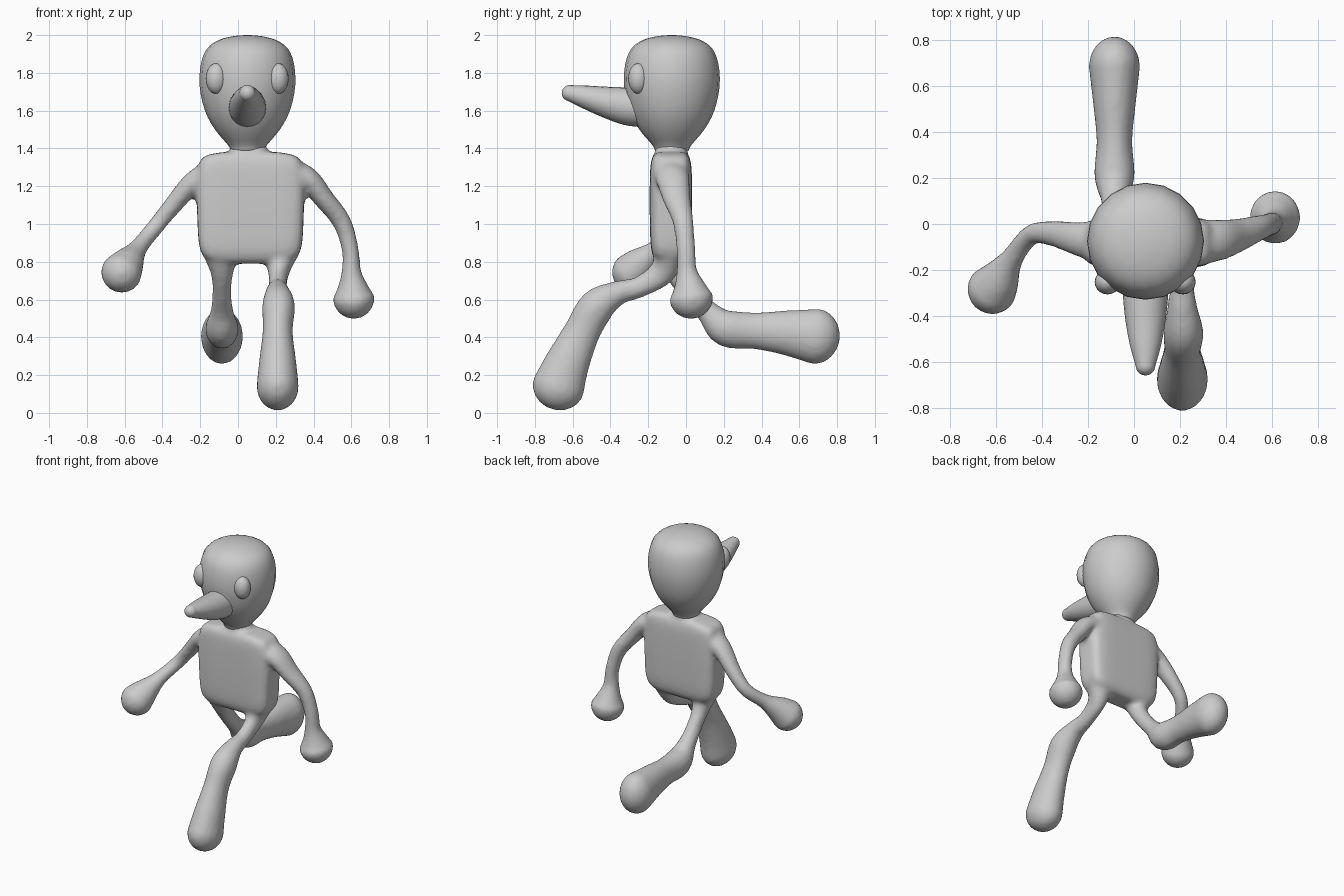
import bpy, bmesh, math
from mathutils import Vector

cube = bpy.data.objects.get("Cube")
if cube:
    bpy.data.objects.remove(cube, do_unlink=True)

clay = bpy.data.materials.new("plain grey")
clay.use_nodes = True
clay.diffuse_color = (0.6, 0.6, 0.6, 1)
clay.node_tree.nodes["Principled BSDF"].inputs["Base Color"].default_value = (0.6, 0.6, 0.6, 1)


def spline(points, steps):
    """Smooth curve through points of (x, y, z, radius a, radius b)."""
    out = []
    n = len(points)
    for i in range(n - 1):
        p0, p1, p2, p3 = (points[max(0, min(n - 1, k))] for k in range(i - 1, i + 3))
        for s in range(steps):
            t = s / steps
            out.append([b + t * (c - a) / 2 + t * t * (a - 2.5 * b + 2 * c - d / 2)
                        + t ** 3 * (1.5 * (b - c) + (d - a) / 2)
                        for a, b, c, d in zip(p0, p1, p2, p3)])
    out.append(list(points[-1]))
    return out


def tube(bm, points, side, caps=True, power=2, sides=20, steps=5):
    """Sweep an oval (or squared oval) along a path; radius a lies toward side."""
    path = spline(points, steps)
    centres = [Vector(p[:3]) for p in path]
    stations = []
    for i, p in enumerate(path):
        t = (centres[min(i + 1, len(path) - 1)] - centres[max(i - 1, 0)]).normalized()
        stations.append((centres[i], t, p[3], p[4]))
    if caps:
        def cap(station, sign):
            c, t, ra, rb = station
            angles = [math.pi / 2 * k / 6 for k in range(1, 6)] + [1.53]
            return [(c + t * sign * (ra + rb) / 2 * math.sin(q), t,
                     ra * math.cos(q), rb * math.cos(q)) for q in angles]
        stations = cap(stations[0], -1)[::-1] + stations + cap(stations[-1], 1)
    rings = []
    for c, t, ra, rb in stations:
        a = (side - t * side.dot(t)).normalized()
        b = t.cross(a)
        ring = []
        for k in range(sides):
            q = 2 * math.pi * k / sides
            u, v = (math.copysign(abs(w) ** (2 / power), w) for w in (math.cos(q), math.sin(q)))
            ring.append(bm.verts.new(c + a * ra * u + b * rb * v))
        rings.append(ring)
    for r, s in zip(rings, rings[1:]):
        for k in range(sides):
            j = (k + 1) % sides
            bm.faces.new((r[k], r[j], s[j], s[k]))
    bm.faces.new(rings[0][::-1])
    bm.faces.new(rings[-1])


def finish(name, bm):
    bmesh.ops.recalc_face_normals(bm, faces=bm.faces)
    mesh = bpy.data.meshes.new(name)
    bm.to_mesh(mesh)
    bm.free()
    mesh.materials.append(clay)
    for f in mesh.polygons:
        f.use_smooth = True
    obj = bpy.data.objects.new(name, mesh)
    bpy.context.collection.objects.link(obj)
    return obj


X, Y = Vector((1, 0, 0)), Vector((0, 1, 0))

# Torso, arms and legs, fused into one soft body
body = bmesh.new()
torso = [(0.79, 0.17, 0.06), (0.82, 0.24, 0.09), (0.89, 0.272, 0.107), (1.05, 0.282, 0.112),
         (1.2, 0.285, 0.112), (1.31, 0.275, 0.108), (1.36, 0.24, 0.095), (1.38, 0.15, 0.075)]
tube(body, [(0.066, -0.08, z, a, b) for z, a, b in torso], X, caps=False, power=5, sides=40)
tube(body, [(0.06, -0.078, 1.33, 0.12, 0.09), (0.055, -0.078, 1.42, 0.09, 0.085)], X, caps=False)

right_arm = [(-0.12, -0.08, 1.26, 0.1, 0.09), (-0.24, -0.065, 1.215, 0.075, 0.06),
             (-0.36, -0.04, 1.08, 0.055, 0.048), (-0.45, -0.05, 0.97, 0.045, 0.045),
             (-0.53, -0.15, 0.87, 0.05, 0.05), (-0.585, -0.24, 0.79, 0.09, 0.09),
             (-0.615, -0.283, 0.745, 0.11, 0.11)]
left_arm = [(0.26, -0.08, 1.27, 0.1, 0.09), (0.37, -0.07, 1.235, 0.09, 0.065),
            (0.45, -0.05, 1.14, 0.075, 0.055), (0.55, -0.015, 1.01, 0.055, 0.05),
            (0.595, 0.0, 0.86, 0.05, 0.045), (0.6, 0.005, 0.75, 0.055, 0.052),
            (0.608, 0.02, 0.66, 0.09, 0.085), (0.612, 0.027, 0.612, 0.118, 0.112)]
left_leg = [(0.225, -0.08, 0.85, 0.1, 0.08), (0.215, -0.13, 0.74, 0.055, 0.07),
            (0.21, -0.25, 0.665, 0.05, 0.056), (0.21, -0.36, 0.635, 0.065, 0.065),
            (0.215, -0.47, 0.565, 0.087, 0.095), (0.21, -0.55, 0.43, 0.08, 0.097),
            (0.21, -0.63, 0.26, 0.1, 0.12), (0.21, -0.675, 0.14, 0.112, 0.14)]
right_leg = [(-0.09, -0.09, 0.85, 0.1, 0.08), (-0.085, -0.05, 0.74, 0.06, 0.06),
             (-0.085, 0.02, 0.64, 0.05, 0.055), (-0.085, 0.11, 0.54, 0.06, 0.06),
             (-0.085, 0.21, 0.45, 0.088, 0.098), (-0.085, 0.36, 0.435, 0.078, 0.097),
             (-0.085, 0.52, 0.425, 0.093, 0.118), (-0.085, 0.685, 0.405, 0.112, 0.148)]
for limb, side in ((right_arm, Y), (left_arm, Y), (left_leg, X), (right_leg, X)):
    tube(body, limb, side)
body = finish("body", body)
fuse = body.modifiers.new("fuse", "REMESH")
fuse.mode = "VOXEL"
fuse.voxel_size = 0.015
fuse.use_smooth_shade = True
soften = body.modifiers.new("soften", "SMOOTH")
soften.factor = 0.5
soften.iterations = 6

# Egg-shaped head
head = bmesh.new()
profile = [(1.39, 0.09), (1.42, 0.105), (1.5, 0.172), (1.6, 0.225), (1.73, 0.253),
           (1.85, 0.246), (1.93, 0.213), (1.975, 0.15), (1.995, 0.07), (2.0, 0.01)]
tube(head, [(0.05, -0.075, z, r, r) for z, r in profile], X, caps=False, steps=3)
finish("head", head)

# Long nose pointing slightly upward
nose = bmesh.new()
tube(nose, [(0.05, -0.2, 1.61, 0.1, 0.1), (0.05, -0.31, 1.623, 0.098, 0.1),
            (0.05, -0.42, 1.645, 0.087, 0.083), (0.05, -0.53, 1.672, 0.067, 0.062),
            (0.05, -0.615, 1.693, 0.043, 0.043)], X)
finish("nose", nose)

# Oval eyes
for name, x in (("right_eye", -0.115), ("left_eye", 0.212)):
    eye = bmesh.new()
    bmesh.ops.create_uvsphere(eye, u_segments=20, v_segments=12, radius=1)
    bmesh.ops.scale(eye, verts=eye.verts, vec=(0.056, 0.054, 0.081))
    bmesh.ops.translate(eye, verts=eye.verts, vec=(x, -0.252, 1.77))
    finish(name, eye)
